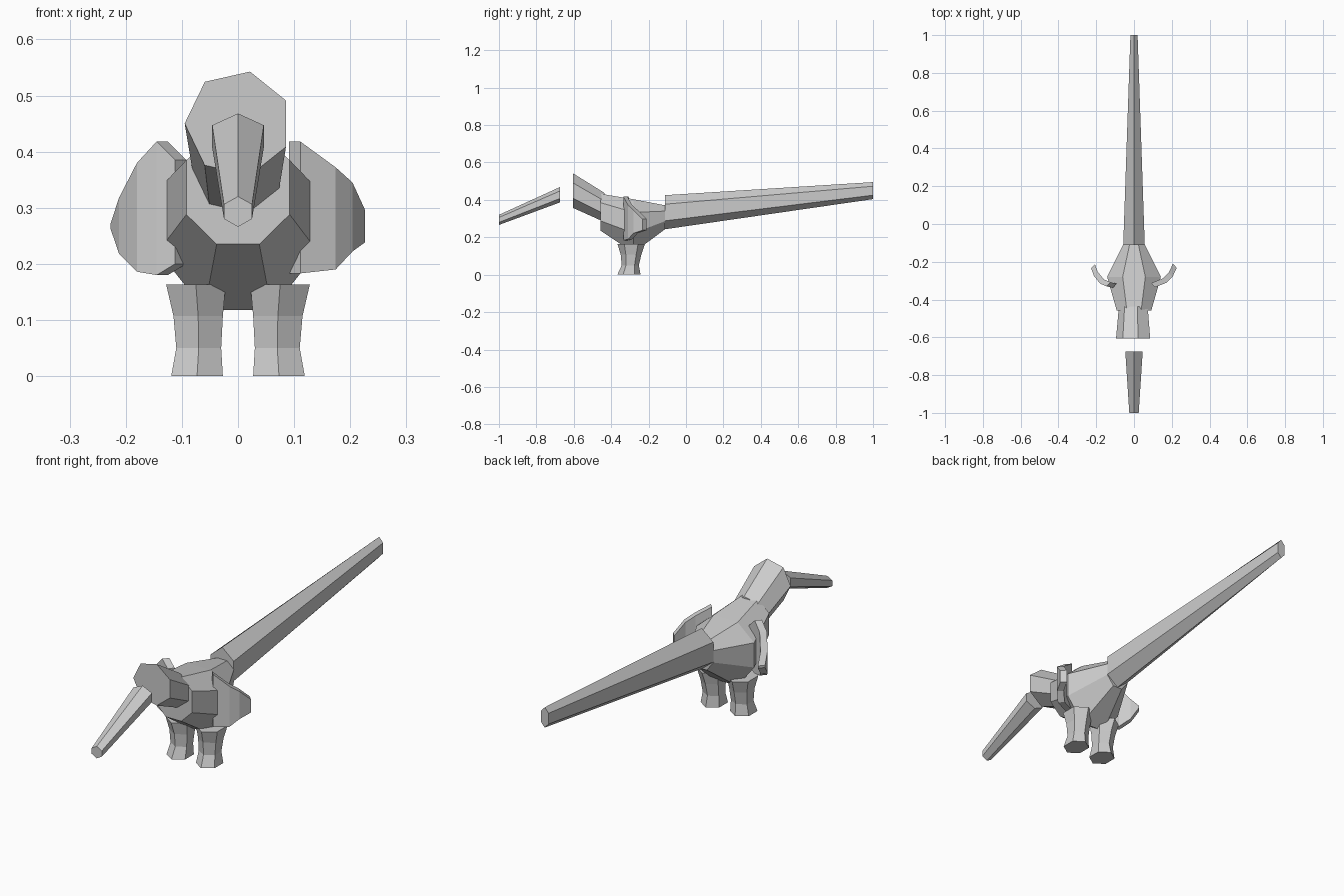
import bpy, bmesh, math

if "Cube" in bpy.data.objects:
    bpy.data.objects.remove(bpy.data.objects["Cube"], do_unlink=True)

grey = bpy.data.materials.new("plain_grey")
grey.use_nodes = True
COLOUR = (0.6, 0.6, 0.6, 1)
grey.diffuse_color = COLOUR
grey.node_tree.nodes["Principled BSDF"].inputs["Base Color"].default_value = COLOUR


def loft(name, rings):
    """Skin a list of equal closed rings and cap both ends."""
    bm = bmesh.new()
    loops = [[bm.verts.new(p) for p in ring] for ring in rings]
    n = len(loops[0])
    for a, b in zip(loops, loops[1:]):
        for i in range(n):
            j = (i + 1) % n
            bm.faces.new((a[i], a[j], b[j], b[i]))
    bm.faces.new(loops[0])
    bm.faces.new(loops[-1])
    bmesh.ops.recalc_face_normals(bm, faces=bm.faces)
    mesh = bpy.data.meshes.new(name)
    bm.to_mesh(mesh)
    bm.free()
    mesh.materials.append(grey)
    obj = bpy.data.objects.new(name, mesh)
    bpy.context.collection.objects.link(obj)
    return obj


def hexagon(y, w, top, high, low, bottom):
    return [(0, y, top), (w, y, high), (w, y, low),
            (0, y, bottom), (-w, y, low), (-w, y, high)]


def octagon(y, wide, narrow, top, high, low, bottom):
    right = [(narrow, y, top), (wide, y, high), (wide, y, low), (narrow, y, bottom)]
    return right + [(-x, y, z) for x, y, z in reversed(right)]


def heptagon(y, z, r):
    angles = [math.radians(77) + i * math.tau / 7 for i in range(7)]
    return [(r * math.cos(a), y, z + r * math.sin(a)) for a in angles]


# Body: faceted barrel
loft("body", [octagon(-0.457, 0.092, 0.038, 0.433, 0.385, 0.288, 0.235),
              octagon(-0.28, 0.142, 0.06, 0.403, 0.333, 0.222, 0.118),
              octagon(-0.112, 0.058, 0.024, 0.371, 0.34, 0.286, 0.243)])

# Neck, floating snout and long tail
loft("neck", [heptagon(-0.605, 0.45, 0.095), heptagon(-0.437, 0.36, 0.08)])
loft("snout", [hexagon(-1, 0.025, 0.32, 0.306, 0.28, 0.266),
               hexagon(-0.675, 0.046, 0.468, 0.447, 0.407, 0.386)])
loft("tail", [hexagon(-0.112, 0.057, 0.425, 0.377, 0.288, 0.243),
              hexagon(1, 0.019, 0.495, 0.473, 0.425, 0.404)])

# Legs: six-sided, slightly waisted; (z, centre x, centre y, half width, half depth)
LEG = [(0, 0.073, -0.305, 0.046, 0.062), (0.05, 0.07, -0.298, 0.04, 0.046),
       (0.107, 0.071, -0.294, 0.044, 0.055), (0.163, 0.075, -0.293, 0.053, 0.073)]
for side, name in ((1, "left_leg"), (-1, "right_leg")):
    loft(name, [[(side * (cx + sx * w), cy + sy * d, z)
                 for sx, sy in ((0, -1), (1, -0.5), (1, 0.5), (0, 1), (-1, 0.5), (-1, -0.5))]
                for z, cx, cy, w, d in LEG])


# Side fins: curved plates swept back; columns are (x, y, top, bottom)
def fin(name, side, columns):
    rings = []
    for x, y, top, bottom in columns:
        ix, iy = x - 0.02, y + 0.022
        rings.append([(side * x, y, top), (side * x, y, bottom),
                      (side * ix, iy, bottom), (side * ix, iy, top)])
    loft(name, rings)


fin("left_fin", 1, [(0.111, -0.335, 0.418, 0.183), (0.174, -0.31, 0.372, 0.19),
                    (0.204, -0.28, 0.345, 0.222), (0.226, -0.232, 0.297, 0.238)])
fin("right_fin", -1, [(0.112, -0.338, 0.385, 0.2), (0.145, -0.33, 0.418, 0.18),
                      (0.18, -0.315, 0.38, 0.186), (0.212, -0.275, 0.318, 0.218),
                      (0.227, -0.235, 0.272, 0.262)])
